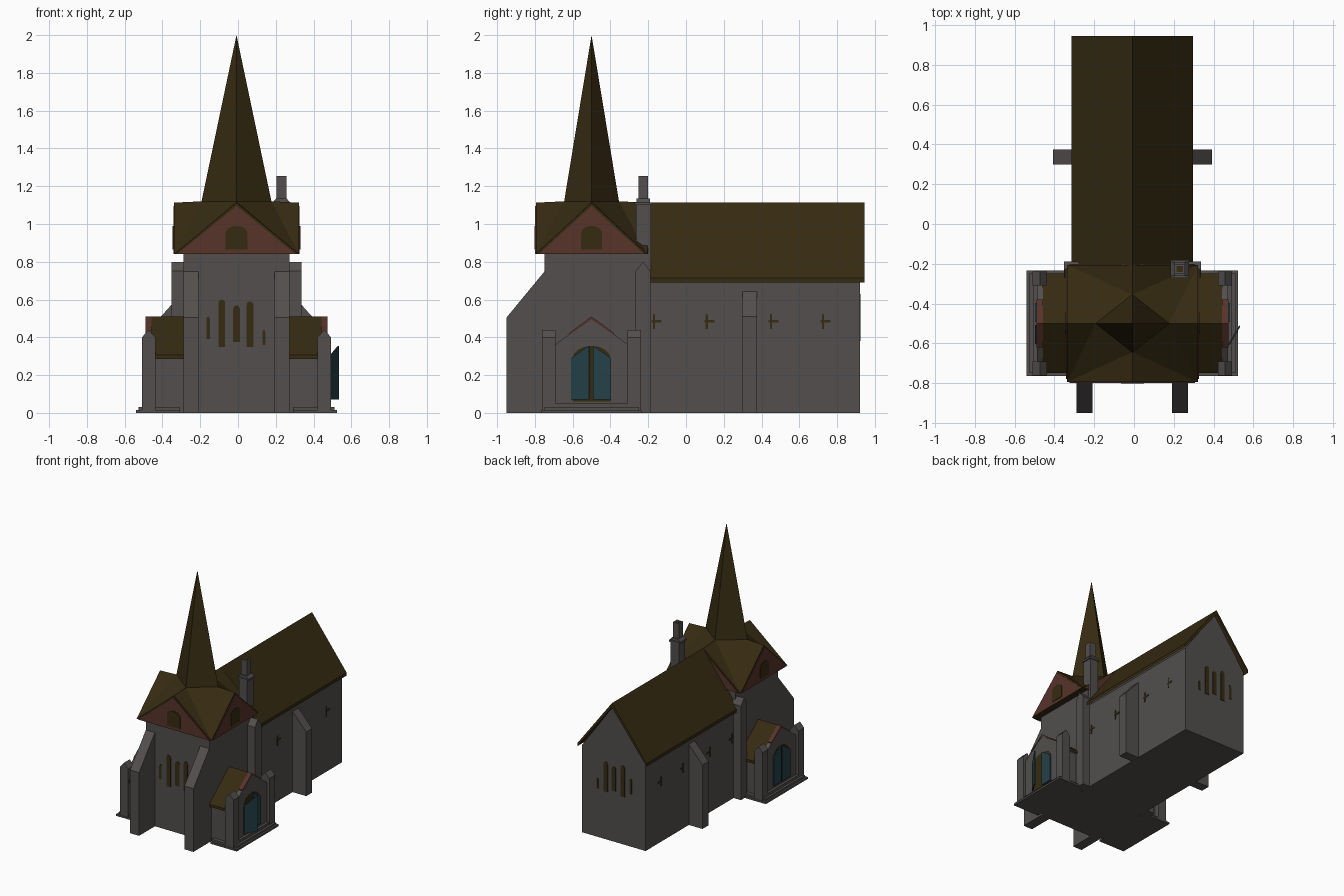
import bpy, bmesh, math

if "Cube" in bpy.data.objects:
    bpy.data.objects.remove(bpy.data.objects["Cube"])

C = -0.008    # building centre line in x
TY = -0.5     # tower centre in y


def mat(name, rgb):
    m = bpy.data.materials.new(name)
    m.diffuse_color = (*rgb, 1)
    m.use_nodes = True
    m.node_tree.nodes["Principled BSDF"].inputs["Base Color"].default_value = m.diffuse_color
    return m


STONE = mat("grey stone", (0.085, 0.078, 0.075))
BROWN = mat("dark brown shingle", (0.037, 0.024, 0.006))
RED = mat("red gable", (0.095, 0.033, 0.023))
TEAL = mat("teal door", (0.018, 0.052, 0.066))


def mesh(name, verts, faces, m):
    bm = bmesh.new()
    vs = [bm.verts.new(v) for v in verts]
    for f in faces:
        bm.faces.new([vs[i] for i in f])
    bmesh.ops.recalc_face_normals(bm, faces=bm.faces)
    me = bpy.data.meshes.new(name)
    bm.to_mesh(me)
    bm.free()
    me.materials.append(m)
    ob = bpy.data.objects.new(name, me)
    bpy.context.collection.objects.link(ob)
    return ob


def prism(name, prof, axis, a, b, m):
    """Extrude a 2D profile (other two axes, z last) along x or y."""
    put = (lambda p, t: (t, p[0], p[1])) if axis == 'x' else (lambda p, t: (p[0], t, p[1]))
    n = len(prof)
    verts = [put(p, a) for p in prof] + [put(p, b) for p in prof]
    faces = [list(range(n)), list(range(n, 2 * n))]
    faces += [[i, (i + 1) % n, n + (i + 1) % n, n + i] for i in range(n)]
    return mesh(name, verts, faces, m)


def box(name, x0, x1, y0, y1, z0, z1, m):
    return prism(name, [(x0, z0), (x1, z0), (x1, z1), (x0, z1)], 'y', y0, y1, m)


def house(c, w, z0, ze, zp):
    return [(c - w, z0), (c + w, z0), (c + w, ze), (c, zp), (c - w, ze)]


def chevron(c, w, ze, zp, t):
    return [(c - w, ze), (c, zp - t), (c + w, ze), (c + w, ze + t * 0.7), (c, zp), (c - w, ze + t * 0.7)]


def arch(c, w, z0, zs, zt, n=8):
    return [(c - w, z0), (c + w, z0)] + [
        (c + w * math.cos(math.pi * i / n), zs + (zt - zs) * math.sin(math.pi * i / n)) for i in range(n + 1)]


# Nave
prism("nave_walls", house(C, 0.28, 0, 0.70, 1.085), 'y', -0.25, 0.92, STONE)
prism("nave_roof", chevron(C, 0.305, 0.69, 1.115, 0.035), 'y', -0.22, 0.945, BROWN)

# Tower body
box("tower_walls", C - 0.28, C + 0.28, -0.75, -0.21, 0, 0.845, STONE)

# Spire, broach corners and cross gables in one roof mesh
hx, hy, ez, rz = 0.33, 0.295, 0.84, 1.113
dirs = [(1, 0), (0, 1), (-1, 0), (0, -1)]
verts = [(C, TY, 2.0)]
verts += [(C + 0.185 * x, TY + 0.145 * y, 1.12) for x, y in dirs]
verts += [(C + hx * x, TY + hy * y, rz) for x, y in dirs]
verts += [(C + hx * x, TY + hy * y, ez) for x, y in ((1, 1), (-1, 1), (-1, -1), (1, -1))]
faces = [[9, 10, 11, 12]]
for i in range(4):
    j = (i + 1) % 4
    k = (i + 3) % 4
    faces += [[0, 1 + i, 1 + j], [1 + i, 9 + i, 1 + j],
              [1 + i, 5 + i, 9 + i], [1 + i, 5 + i, 9 + k], [5 + i, 9 + i, 9 + k]]
mesh("tower_roof_and_spire", verts, faces, BROWN)

# Red gable panels with arched louvres
for s in (-1, 1):
    y = TY + s * hy
    prism("gable_panel", [(C - 0.315, ez), (C + 0.315, ez), (C, rz - 0.018)], 'y', y, y + s * 0.004, RED)
    prism("gable_louvre", arch(C, 0.058, 0.865, 0.95, 0.99), 'y', y, y + s * 0.008, BROWN)
    x = C + s * hx
    prism("gable_panel", [(TY - 0.28, ez), (TY + 0.28, ez), (TY, rz - 0.018)], 'x', x, x + s * 0.004, RED)
    prism("gable_louvre", arch(TY, 0.055, 0.865, 0.95, 0.99), 'x', x, x + s * 0.008, BROWN)

# Lancet windows front and back
for wall, s, up in ((-0.75, -1, 0), (0.92, 1, 0.03)):
    for dx, w, z0, z1 in ((-0.15, 0.01, 0.39, 0.51), (-0.078, 0.018, 0.35, 0.6), (0, 0.018, 0.375, 0.57),
                          (0.072, 0.018, 0.35, 0.59), (0.145, 0.008, 0.36, 0.44)):
        prism("lancet_window", arch(C + dx, w, z0 + up, z1 + up - 0.02, z1 + up, 6),
              'y', wall, wall + s * 0.004, BROWN)

for s in (-1, 1):
    X = lambda v: C + s * v

    # Front tower buttress
    xa, xb = sorted((X(0.2), X(0.28)))
    prism("front_buttress", [(-0.95, 0), (-0.74, 0), (-0.74, 0.76), (-0.95, 0.505)], 'x', xa, xb, STONE)

    # Nave buttress
    prism("nave_buttress", [(X(0.27), 0), (X(0.4), 0), (X(0.4), 0.51), (X(0.27), 0.655)],
          'y', 0.3, 0.375, STONE)

    # Pilaster where tower meets nave
    prism("junction_pilaster", house(-0.228, 0.04, 0, 0.75, 0.80), 'x', X(0.2), X(0.345), STONE)

    # Small cross windows on the nave wall
    for y in (-0.16, 0.12, 0.46, 0.735):
        prism("nave_window_stem", arch(y - 0.01, 0.006, 0.445, 0.515, 0.525, 4),
              'x', X(0.279), X(0.284), BROWN)
        box("nave_window_bar", *sorted((X(0.279), X(0.283))), y - 0.022, y + 0.03, 0.478, 0.492, BROWN)

    # Side porch: body, roof, parapet gable
    prism("porch_body", house(TY, 0.22, 0, 0.30, 0.48), 'x', X(0.25), X(0.45), STONE)
    prism("porch_roof", chevron(TY, 0.25, 0.285, 0.51, 0.03), 'x', X(0.25), X(0.468), BROWN)
    prism("porch_gable", house(TY, 0.195, 0.0, 0.36, 0.502), 'x', X(0.45), X(0.48), STONE)
    prism("porch_gable_trim", chevron(TY, 0.12, 0.411, 0.51, 0.016), 'x', X(0.45), X(0.482), RED)

    # Porch corner piers with saddle caps
    for t in (-1, 1):
        ya, yb = sorted((TY + t * 0.19, TY + t * 0.262))
        prism("porch_pier", house(X(0.465), 0.036, 0, 0.40, 0.44), 'y', ya, yb, STONE)

    # Porch steps
    for name, r, h, z in (("lower_step", 0.532, 0.265, 0.015), ("upper_step", 0.518, 0.25, 0.03),
                          ("door_sill", 0.5, 0.19, 0.05)):
        box(name, *sorted((X(0.3), X(r))), TY - h, TY + h, 0, z, STONE)

    # Doorway backing and two door leaves, one ajar on the right side
    prism("doorway", arch(TY, 0.102, 0.06, 0.285, 0.355), 'x', X(0.479), X(0.482), BROWN)
    for t in (-1, 1):
        ajar = s == 1 and t == -1
        w = 0.108 if ajar else 0.096
        prof = [(0, 0.07), (-t * w, 0.07)]
        prof += [(-t * w * math.sin(a), 0.29 + 0.065 * math.sin(a))
                 for a in (math.pi / 2, 1.1, 0.7, 0.35, 0)]
        leaf = prism("door_leaf", prof, 'x', 0, s * 0.008, TEAL)
        leaf.location = (X(0.482), TY + t * 0.104, 0)
        if ajar:
            leaf.rotation_euler.z = -math.radians(30)

# Chimney: stack, shoulder, flue
cx, cy = 0.23, -0.226
box("chimney_stack", cx - 0.036, cx + 0.036, cy - 0.04, cy + 0.04, 0.7, 1.10, STONE)
box("chimney_collar", cx - 0.046, cx + 0.046, cy - 0.046, cy + 0.046, 1.10, 1.115, STONE)
prism("chimney_shoulder", [(cx - 0.046, 1.115), (cx + 0.046, 1.115), (cx + 0.027, 1.135), (cx - 0.027, 1.135)],
      'y', cy - 0.036, cy + 0.036, STONE)
box("chimney_flue", cx - 0.027, cx + 0.027, cy - 0.026, cy + 0.026, 1.12, 1.253, STONE)
box("flue_opening", cx - 0.016, cx + 0.016, cy - 0.016, cy + 0.016, 1.25, 1.255, BROWN)
